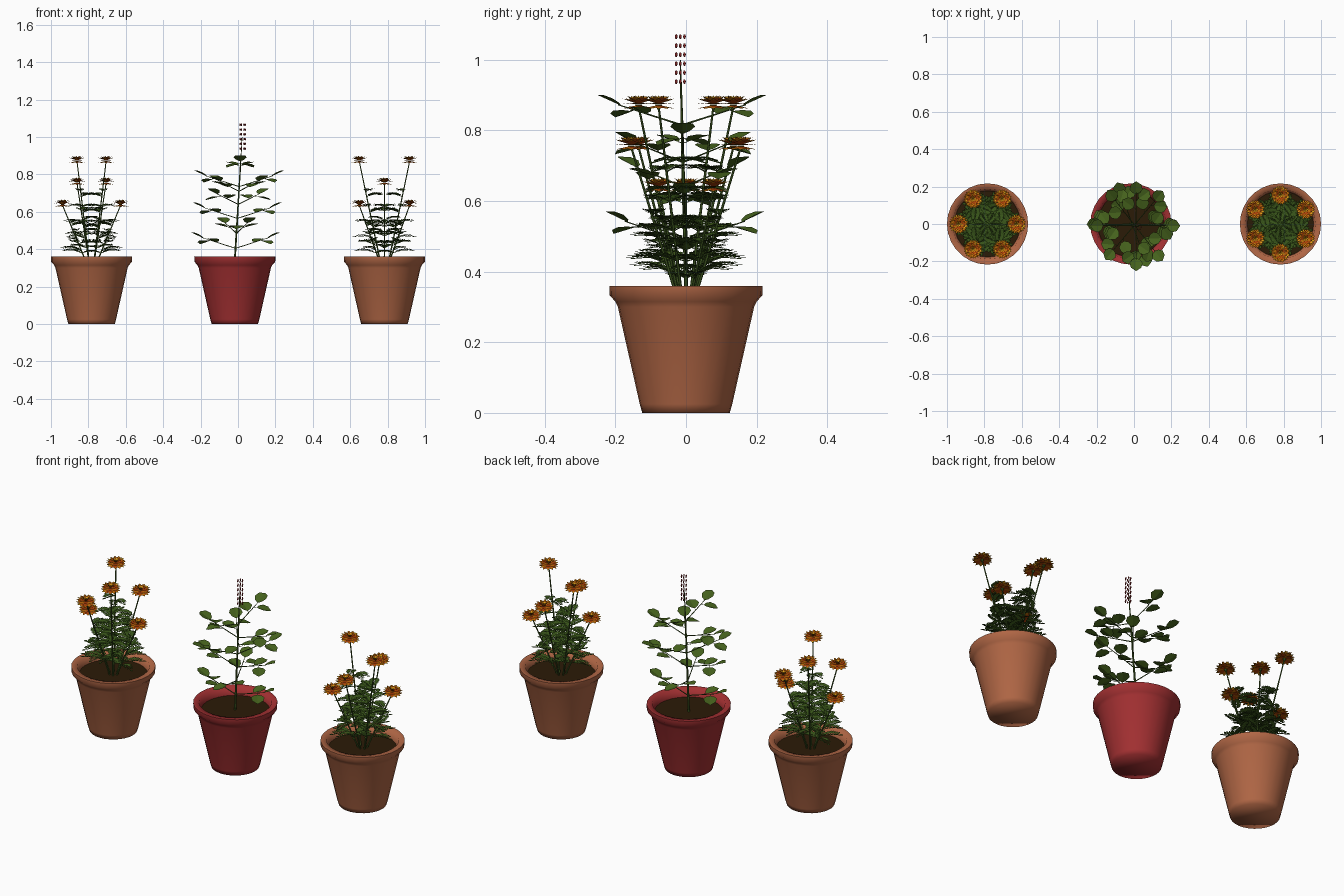
import bpy, bmesh, math
from mathutils import Vector, Matrix

cube = bpy.data.objects.get("Cube")
if cube:
    bpy.data.objects.remove(cube, do_unlink=True)


def material(name, r, g, b):
    m = bpy.data.materials.new(name)
    m.use_nodes = True
    m.diffuse_color = (r, g, b, 1)
    bsdf = m.node_tree.nodes["Principled BSDF"]
    bsdf.inputs["Base Color"].default_value = (r, g, b, 1)
    bsdf.inputs["Roughness"].default_value = 0.8
    return m


TERRACOTTA = material("terracotta", 0.44, 0.135, 0.06)
RED_GLAZE = material("red_glaze", 0.37, 0.03, 0.032)
SOIL = material("soil", 0.024, 0.011, 0.002)
STEM = material("stem_green", 0.05, 0.1, 0.015)
BROAD = material("broad_leaf_green", 0.06, 0.122, 0.012)
FERN = material("fern_leaf_green", 0.04, 0.09, 0.01)
RUST = material("petal_rust", 0.38, 0.045, 0.002)
ORANGE = material("petal_orange", 0.55, 0.16, 0.003)
YELLOW = material("petal_yellow", 0.75, 0.36, 0.01)
BUD = material("bud_red", 0.24, 0.02, 0.02)
UP = Vector((0, 0, 1))


def finish(bm, name, mats, smooth=None):
    mesh = bpy.data.meshes.new(name)
    bm.to_mesh(mesh)
    bm.free()
    for m in mats:
        mesh.materials.append(m)
    obj = bpy.data.objects.new(name, mesh)
    bpy.context.collection.objects.link(obj)
    if smooth:
        bpy.ops.object.select_all(action='DESELECT')
        obj.select_set(True)
        bpy.context.view_layer.objects.active = obj
        bpy.ops.object.shade_smooth_by_angle(angle=math.radians(smooth))
    return obj


def polar(deg, r=1.0, z=0.0):
    a = math.radians(deg)
    return Vector((r * math.cos(a), r * math.sin(a), z))


def lathe(name, profile, x, mats, smooth=80, sides=28):
    # spin a radius/height profile about a vertical axis
    bm = bmesh.new()
    rings = [[bm.verts.new(polar(360 * i / sides, r, z) + Vector((x, 0, 0)))
              for i in range(sides)] for r, z in profile]
    for a, b in zip(rings, rings[1:]):
        for i in range(sides):
            j = (i + 1) % sides
            bm.faces.new((a[i], a[j], b[j], b[i]))
    bm.faces.new(rings[0][::-1])
    bm.faces.new(rings[-1])
    return finish(bm, name, mats, smooth)


def tube(bm, a, b, r0, r1, mat=0):
    # tapered rod between two points
    axis = b - a
    m = Matrix.Translation((a + b) / 2) @ UP.rotation_difference(axis).to_matrix().to_4x4()
    made = bmesh.ops.create_cone(bm, cap_ends=True, segments=6, radius1=r0,
                                 radius2=r1, depth=axis.length, matrix=m)
    for f in {f for v in made["verts"] for f in v.link_faces}:
        f.material_index = mat


def blade(bm, base, direction, length, width, fold=0.15, mat=0, shape=((0.35, 0.5), (0.7, 0.36))):
    # flat leaf folded along its midrib
    d = direction.normalized()
    side = UP.cross(d).normalized()
    normal = d.cross(side)
    root, tip = bm.verts.new(base), bm.verts.new(base + d * length)
    for s in (1, -1):
        edge = [bm.verts.new(base + d * length * t + side * s * w * width + normal * fold * w * width)
                for t, w in shape]
        loop = [root, tip] + edge[::-1]
        bm.faces.new(loop if s > 0 else loop[::-1]).material_index = mat


def pot(name, x, mat):
    lathe(name, [(0.124, 0), (0.131, 0.025), (0.193, 0.3), (0.2, 0.315), (0.216, 0.333),
                 (0.217, 0.36), (0.187, 0.36), (0.178, 0.32), (0.172, 0.295)], x, [mat])
    lathe(name + "_soil", [(0.181, 0.3), (0.181, 0.316)], x, [SOIL], 30)


def fern_leaf(bm, base, direction, length):
    # arching rachis with paired leaflets that shrink toward the tip
    d = direction.normalized()
    side = UP.cross(d).normalized()
    pairs = 7

    def along(t):
        return base + d * length * t + UP * length * (0.45 * t - 0.35 * t * t)

    tube(bm, base, along(0.5), 0.002, 0.0015)
    tube(bm, along(0.5), along(1), 0.0015, 0.001)
    for i in range(pairs):
        t = 0.15 + 0.8 * i / pairs
        size = 0.036 * (1 - 0.5 * abs(t - 0.4) / 0.6)
        for s in (1, -1):
            blade(bm, along(t), d * 0.6 + side * s + UP * 0.3, size, 0.014, 0.2, 1)
    blade(bm, along(0.92), d, 0.025, 0.014, 0.2, 1)


def flower(bm, c):
    # tiers of pointed petals, rust and orange mixed, some tipped with yellow
    tiers = ((12, 0.052, -12, 0.004), (12, 0.053, 4, 0.006), (11, 0.05, 18, 0.007),
             (9, 0.041, 32, 0.008), (7, 0.03, 50, 0.008))
    for k, (count, length, tilt, lift) in enumerate(tiers):
        for i in range(count):
            d = polar(360 * (i + 0.5 * (k % 2)) / count)
            side = UP.cross(d)
            d = d * math.cos(math.radians(tilt)) + UP * math.sin(math.radians(tilt))
            base = c + UP * lift
            w = length * 0.19
            rows = [[bm.verts.new(base + d * length * t + side * s * w * q) for s in (-1, 1)]
                    for t, q in ((0.08, 0.25), (0.7, 1.0))]
            tip = bm.verts.new(base + d * length)
            (a, b), (e, f) = rows
            bm.faces.new((a, e, f, b)).material_index = 1 if i % 3 == 2 else 0
            bm.faces.new((e, tip, f)).material_index = 2 if (i + k) % 4 == 0 else 1
    for i in range(6):
        blade(bm, c + UP * 0.008, polar(60 * i) + UP * 1.4, 0.026, 0.012, 0.1, 2)


def marigold(name, x, turn):
    centre = Vector((x, 0, 0))
    green, heads = bmesh.new(), bmesh.new()
    for i in range(6):
        ang = turn + 60 * i
        height = (0.634, 0.752, 0.868)[i % 3]
        foot = centre + polar(ang, 0.02, 0.31)
        top = centre + polar(ang, 0.155, height)
        tube(green, foot, top, 0.0045, 0.003)
        tube(green, top - UP * 0.008, top + UP * 0.005, 0.004, 0.01)
        flower(heads, top)
        for k in range(4):
            for s in (1, -1):
                at = foot.lerp(top, 0.24 + 0.15 * k + 0.022 * s)
                fern_leaf(green, at, polar(ang + s * (28 + 38 * k)), 0.11 - 0.01 * k)
            fern_leaf(green, at, polar(ang + 180), 0.06 + 0.014 * k)
    finish(green, name + "_stems_and_leaves", [STEM, FERN])
    finish(heads, name + "_flowers", [RUST, ORANGE, YELLOW])


# pots with soil
pot("left_pot", 0.783, TERRACOTTA)
pot("right_pot", -0.783, TERRACOTTA)
pot("middle_pot", -0.017, RED_GLAZE)

# flowering plants
marigold("right_marigold", -0.783, 0)
marigold("left_marigold", 0.783, 30)


# middle plant: leaning stem with opposite branches
def on_stem(z):
    return Vector((-0.016 + (z - 0.36) * 0.06, -(z - 0.36) * 0.025, z))


OVAL = ((0.12, 0.28), (0.42, 0.5), (0.78, 0.4))
plant = bmesh.new()
tube(plant, on_stem(0.31), on_stem(0.82), 0.006, 0.004)
tube(plant, on_stem(0.82), on_stem(1.0), 0.004, 0.0015)
nodes = ((0.41, 0), (0.49, 110), (0.57, 0), (0.645, 50), (0.715, 128), (0.74, 0), (0.82, 90))
for z, ang in nodes:
    for half in (0, 180):
        d = polar(ang + half)
        rise = (d + UP * 0.32).normalized()
        base = on_stem(z - 0.005)
        tube(plant, base, base + rise * 0.19, 0.0028, 0.0015)
        blade(plant, base + rise * 0.18, d + UP * 0.45, 0.075, 0.07, 0.25, 1, OVAL)
        # side leaves alternate along the branch
        for reach, s in ((0.095, 1), (0.145, -1)):
            out = polar(ang + half + s * 55) + UP * 0.25 * s
            root = base + rise * reach
            stalk = root + out.normalized() * 0.016
            tube(plant, root, stalk, 0.0015, 0.001)
            blade(plant, stalk, out, 0.075, 0.07, 0.25, 1, OVAL)
finish(plant, "middle_plant", [STEM, BROAD])

# bud spike: rings of small oval buds
buds = bmesh.new()
for level in range(6):
    for i in range(6):
        at = Vector((0.025, -0.016, 0.938 + 0.0255 * level)) + polar(60 * i, 0.0135)
        bmesh.ops.create_uvsphere(buds, u_segments=8, v_segments=6, radius=1,
                                  matrix=Matrix.Translation(at) @ Matrix.Diagonal((0.0038, 0.0038, 0.007, 1)))
finish(buds, "bud_spike", [BUD], 60)
